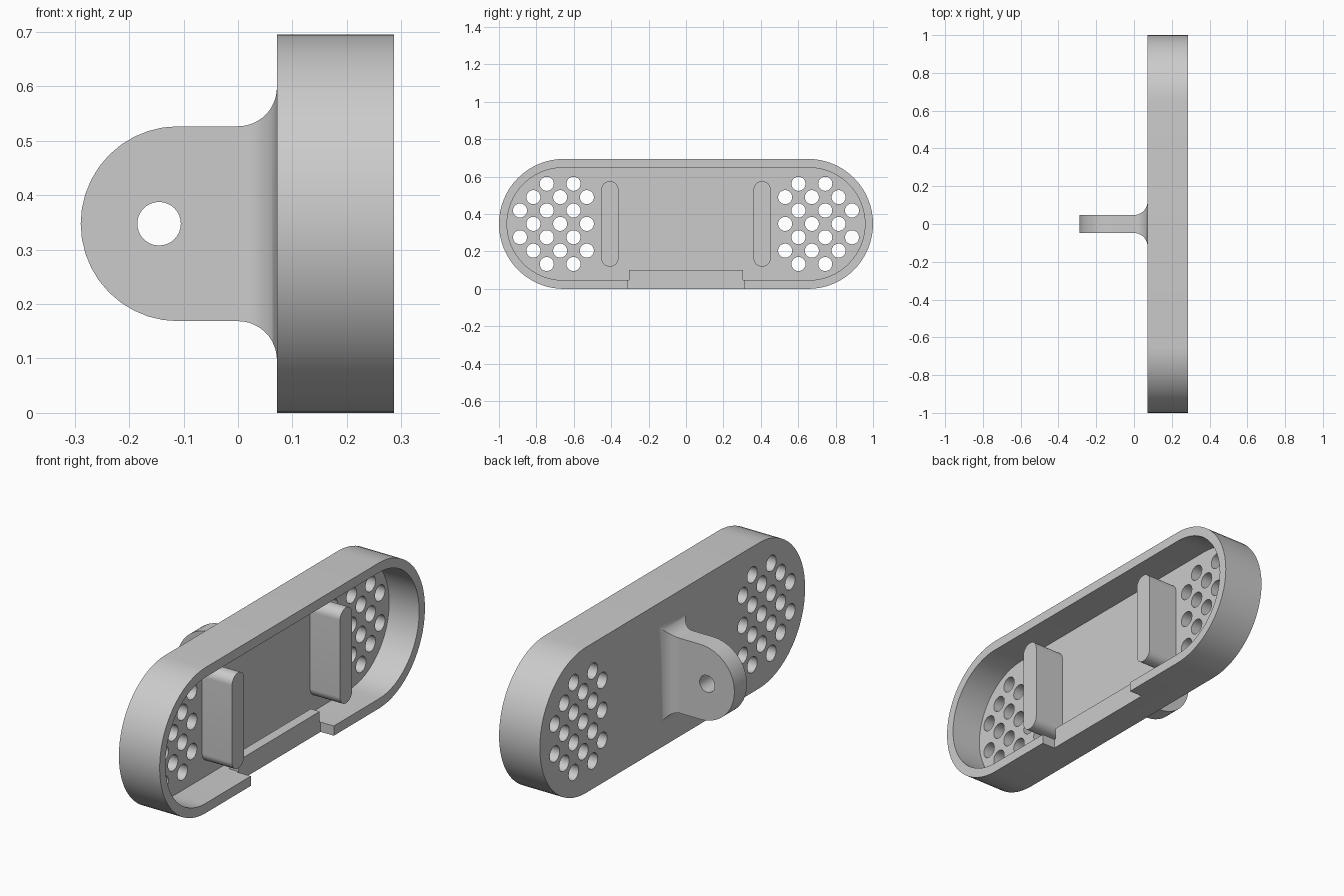
import bpy, bmesh
from math import sin, cos, pi
from mathutils import Vector

cube = bpy.data.objects.get("Cube")
if cube:
    bpy.data.objects.remove(cube, do_unlink=True)

# Key dimensions
MID = 0.3475                      # mid height
BACK, FLOOR, RIM = 0.0715, 0.128, 0.2865
NOTCH = 0.217                     # depth position of the rim notch
PITCH, HOLE_R = 0.0715, 0.0375    # hole pattern
FILLET = 0.0715
LUG_Y, LUG_Z = 0.0475, 0.179      # half sizes of the lug

grey = bpy.data.materials.new("plain grey")
grey.use_nodes = True
grey.diffuse_color = (0.6, 0.6, 0.6, 1)
grey.node_tree.nodes["Principled BSDF"].inputs["Base Color"].default_value = (0.6, 0.6, 0.6, 1)


def finish(name, bm):
    bmesh.ops.recalc_face_normals(bm, faces=bm.faces)
    mesh = bpy.data.meshes.new(name)
    bm.to_mesh(mesh)
    bm.free()
    mesh.materials.append(grey)
    obj = bpy.data.objects.new(name, mesh)
    bpy.context.collection.objects.link(obj)
    return obj


def extrude(bm, outline, direction):
    """Add a closed prism made from an outline swept along a direction."""
    face = bm.faces.new([bm.verts.new(p) for p in outline])
    new = bmesh.ops.extrude_face_region(bm, geom=[face], use_keep_orig=True)["geom"]
    verts = [v for v in new if isinstance(v, bmesh.types.BMVert)]
    bmesh.ops.translate(bm, verts=verts, vec=direction)


def prism(name, outline, direction):
    bm = bmesh.new()
    extrude(bm, outline, direction)
    return finish(name, bm)


def slot(cy, cz, half_y, half_z, r, x, n=24):
    """Rounded outline in the yz plane with straight runs between end arcs."""
    pts = []
    for sy, sz, start in ((1, 1, 0), (-1, 1, 1), (-1, -1, 2), (1, -1, 3)):
        for i in range(n // 2 + 1):
            a = (start + 2 * i / n) * pi / 2
            p = Vector((x, cy + sy * (half_y - r) + r * cos(a),
                        cz + sz * (half_z - r) + r * sin(a)))
            if not pts or (p - pts[-1]).length > 1e-5:
                pts.append(p)
    if (pts[0] - pts[-1]).length < 1e-5:
        pts.pop()
    return pts


def box(name, lo, hi):
    outline = [(lo[0], y, z) for y, z in
               ((lo[1], lo[2]), (hi[1], lo[2]), (hi[1], hi[2]), (lo[1], hi[2]))]
    return prism(name, outline, (hi[0] - lo[0], 0, 0))


def select(obj):
    bpy.ops.object.select_all(action="DESELECT")
    obj.select_set(True)
    bpy.context.view_layer.objects.active = obj


def cut(obj, cutter):
    select(obj)
    mod = obj.modifiers.new("cut", "BOOLEAN")
    mod.operation, mod.solver, mod.object = "DIFFERENCE", "EXACT", cutter
    bpy.ops.object.modifier_apply(modifier=mod.name)
    bpy.data.objects.remove(cutter, do_unlink=True)


def smooth(obj):
    select(obj)
    bpy.ops.object.shade_smooth_by_angle(angle=0.5)


# Housing: long rounded tray, open to the right
housing = prism("housing", slot(0, MID, 1, MID, MID, BACK, 32), (RIM - BACK, 0, 0))
cut(housing, prism("cavity_cutter", slot(0, MID, 0.957, 0.301, 0.301, FLOOR, 32), (0.3, 0, 0)))
cut(housing, box("notch_cutter", (NOTCH, -0.313, -0.1), (0.4, 0.313, 0.15)))

# Hole pattern at both ends, in staggered columns
bm = bmesh.new()
for side in (-1, 1):
    for col in range(6):
        rows = (-2, 0, 2) if col % 2 == 0 else (-1, 1) if col == 5 else (-3, -1, 1, 3)
        for row in rows:
            extrude(bm, slot(side * (0.53 + col * PITCH), MID + row * PITCH,
                             HOLE_R, HOLE_R, HOLE_R, 0), (0.2, 0, 0))
cut(housing, finish("hole_cutter", bm))
smooth(housing)

# Upright ribs inside the tray
for name, side in (("front_rib", -1), ("back_rib", 1)):
    smooth(prism(name, slot(side * 0.407, MID, 0.046, 0.228, 0.045, FLOOR - 0.01),
                 (RIM - FLOOR + 0.009, 0, 0)))

# Catch lip behind the notch
box("catch_lip", (0.17, -0.306, 0.03), (NOTCH, 0.306, 0.1))

# Mounting lug with a round end and a pin hole
arc = [(-0.11 - LUG_Z * sin(i * pi / 20), -LUG_Y, MID + LUG_Z * cos(i * pi / 20))
       for i in range(21)]
lug = prism("mounting_lug", arc + [(0.01, -LUG_Y, MID - LUG_Z), (0.01, -LUG_Y, MID + LUG_Z)],
            (0, 2 * LUG_Y, 0))
pin = [(-0.145 + 0.04 * cos(i * pi / 16), -0.2, MID + 0.04 * sin(i * pi / 16))
       for i in range(32)]
cut(lug, prism("pin_cutter", pin, (0, 0.4, 0)))
smooth(lug)

# Flared root blending the lug into the housing
bm = bmesh.new()
rings = []
for i in range(13):
    t = i / 12 * pi / 2
    x, d = FILLET * sin(t), FILLET * (1 - cos(t))
    rings.append([bm.verts.new((x, sy * (LUG_Y + d), MID + sz * (LUG_Z + d)))
                  for sy, sz in ((-1, -1), (1, -1), (1, 1), (-1, 1))])
for a, b in zip(rings, rings[1:]):
    for k in range(4):
        bm.faces.new((a[k], a[(k + 1) % 4], b[(k + 1) % 4], b[k]))
bm.faces.new(rings[0])
bm.faces.new(rings[-1])
smooth(finish("lug_root", bm))
